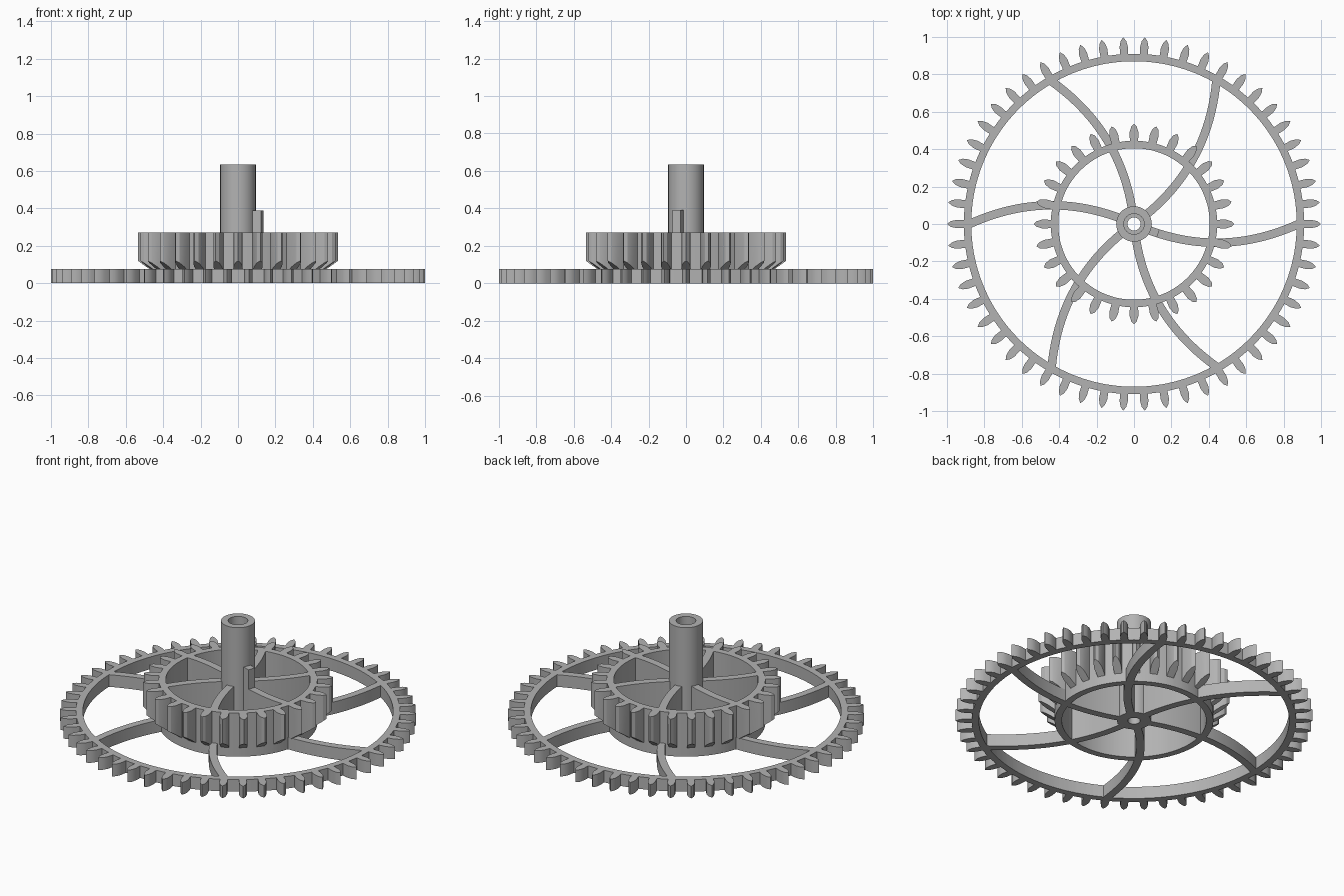
import bpy
import bmesh
from math import cos, sin, pi, radians
from mathutils import Matrix

cube = bpy.data.objects.get("Cube")
if cube:
    bpy.data.objects.remove(cube)

grey = bpy.data.materials.new("plain grey")
grey.use_nodes = True
colour = (0.45, 0.45, 0.45, 1)
grey.diffuse_color = colour
grey.node_tree.nodes["Principled BSDF"].inputs["Base Color"].default_value = colour


def finish(bm, name):
    """Clean the mesh and turn it into a shaded object."""
    bmesh.ops.remove_doubles(bm, verts=bm.verts, dist=0.0002)
    bmesh.ops.recalc_face_normals(bm, faces=bm.faces)
    mesh = bpy.data.meshes.new(name)
    bm.to_mesh(mesh)
    bm.free()
    mesh.materials.append(grey)
    obj = bpy.data.objects.new(name, mesh)
    bpy.context.collection.objects.link(obj)
    bpy.ops.object.select_all(action="DESELECT")
    obj.select_set(True)
    bpy.context.view_layer.objects.active = obj
    bpy.ops.object.shade_smooth_by_angle(angle=radians(25))
    return obj


def loft(name, loops):
    """Join closed loops of (angle, radius, z) into a ring-shaped solid."""
    bm = bmesh.new()
    rows = [[bm.verts.new((r * cos(a), r * sin(a), z)) for a, r, z in loop]
            for loop in loops]
    n = len(rows[0])
    for k, row in enumerate(rows):
        nxt = rows[(k + 1) % len(rows)]
        for i in range(n):
            j = (i + 1) % n
            bm.faces.new((row[i], row[j], nxt[j], nxt[i]))
    return finish(bm, name)


def tooth_outline(count, half_tooth):
    """Polar outline of a gear from half a tooth given as (half width, radius)."""
    root = half_tooth[0][1]
    mirrored = [(-w, r) for w, r in half_tooth]
    tooth = mirrored + half_tooth[-2::-1]
    points = []
    for i in range(count):
        mid = 2 * pi * i / count
        points += [(mid + w / r, r) for w, r in tooth]
        points.append((mid + pi / count, root))
    return points


def level(outline, z, radius=None):
    return [(a, radius or r, z) for a, r in outline]


# Large gear rim with pointed teeth
WHEEL_TOP = 0.075
big = tooth_outline(54, [(0.02, 0.91), (0.022, 0.95), (0.015, 0.98), (0, 1.0)])
loft("large_gear", [level(big, 0, 0.87), level(big, 0),
                    level(big, WHEEL_TOP), level(big, WHEEL_TOP, 0.87)])

# Small gear drum, its teeth bevelled underneath
DRUM_TOP, ROOT = 0.27, 0.445
small = tooth_outline(28, [(0.022, ROOT), (0.024, 0.49), (0.015, 0.52), (0, 0.535)])
bevel = [(a, r, 0.055 + (r - ROOT) * 0.72) for a, r in small]
loft("small_gear", [level(small, 0, 0.405), level(small, 0, ROOT),
                    level(small, 0.055, ROOT), bevel,
                    level(small, DRUM_TOP), level(small, DRUM_TOP, 0.405)])

# Hollow shaft with a stepped bore
circle = [(2 * pi * i / 64, 1) for i in range(64)]
section = [(0.035, 0), (0.095, 0), (0.095, 0.635),
           (0.055, 0.635), (0.055, 0.3), (0.035, 0.3)]
loft("hollow_shaft", [level(circle, z, r) for r, z in section])


# Curved spokes: low outside the drum, full height inside it
def curved_bar(name, start, end, top, turn, width=0.045, steps=12):
    bm = bmesh.new()
    rows = []
    for i in range(steps + 1):
        x = start + (end - start) * i / steps
        u = x / 0.88
        y, slope = -0.4 * u * (1 - u), -0.4 * (1 - 2 * u) / 0.88
        size = (1 + slope * slope) ** 0.5
        dx, dy = -slope / size * width / 2, width / size / 2
        rows.append([bm.verts.new((x + s * dx, y + s * dy, z))
                     for s, z in ((-1, 0), (1, 0), (1, top), (-1, top))])
    for a, b in zip(rows, rows[1:]):
        for i in range(4):
            j = (i + 1) % 4
            bm.faces.new((a[i], a[j], b[j], b[i]))
    bm.faces.new(rows[0])
    bm.faces.new(rows[-1])
    bm.transform(Matrix.Rotation(turn, 4, "Z"))
    return finish(bm, name)


for i in range(6):
    turn = i * pi / 3
    curved_bar(f"inner_spoke_{i + 1}", 0.075, 0.41, DRUM_TOP, turn)
    curved_bar(f"outer_spoke_{i + 1}", 0.405, 0.885, WHEEL_TOP, turn)

# Short drive key standing on one spoke beside the shaft
curved_bar("drive_key", 0.08, 0.13, 0.39, 0, steps=2)
